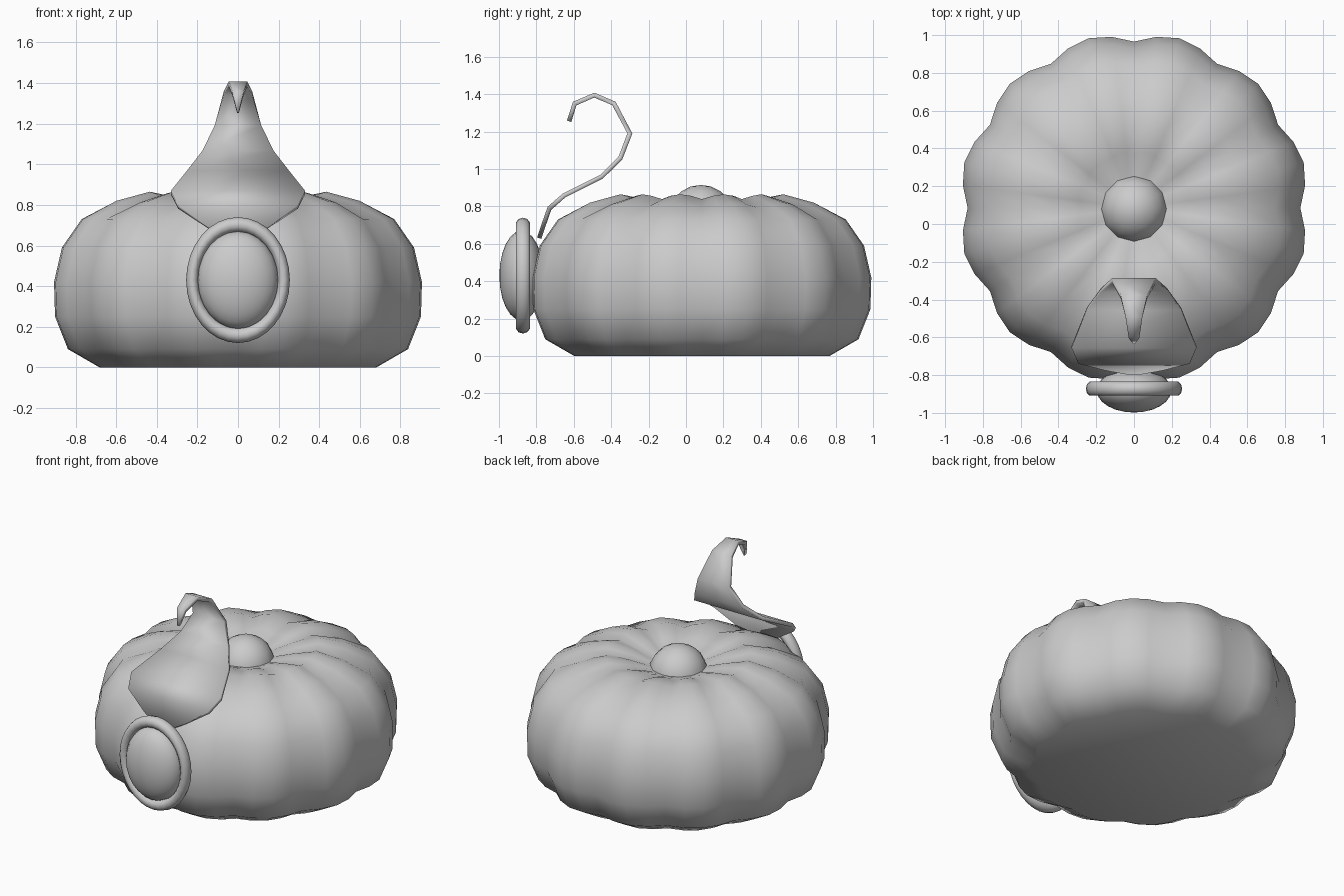
import bpy, bmesh, math
from mathutils import Vector

if "Cube" in bpy.data.objects:
    bpy.data.objects.remove(bpy.data.objects["Cube"], do_unlink=True)

grey = bpy.data.materials.new("plain grey")
grey.use_nodes = True
grey.diffuse_color = (0.6, 0.6, 0.6, 1)
grey.node_tree.nodes["Principled BSDF"].inputs["Base Color"].default_value = (0.6, 0.6, 0.6, 1)


def finish(obj, angle):
    """Give a part its colour and smooth shading."""
    obj.data.materials.clear()
    obj.data.materials.append(grey)
    bpy.ops.object.select_all(action='DESELECT')
    obj.select_set(True)
    bpy.context.view_layer.objects.active = obj
    bpy.ops.object.shade_smooth_by_angle(angle=math.radians(angle))


def from_bmesh(name, bm):
    bmesh.ops.recalc_face_normals(bm, faces=bm.faces)
    mesh = bpy.data.meshes.new(name)
    bm.to_mesh(mesh)
    bm.free()
    obj = bpy.data.objects.new(name, mesh)
    bpy.context.collection.objects.link(obj)
    return obj


# Puffy lobed body: a turned profile whose radius dips between the lobes
LOBES, STEPS, CENTRE_Y = 12, 4, 0.085
PROFILE = [(0.70, 0), (0.86, 0.09), (0.925, 0.25), (0.93, 0.42), (0.89, 0.59),
           (0.79, 0.73), (0.62, 0.82), (0.45, 0.865), (0.30, 0.835), (0.16, 0.78)]
DIP = [0.75, 0.0, 0.25]  # smaller lookup values follow from symmetry
bm = bmesh.new()
rings = []
count = LOBES * STEPS
for radius, height in PROFILE:
    ring = []
    for i in range(count):
        a = math.tau * i / count
        dip = (1 - abs(math.sin(a * LOBES / 2))) ** 0.9
        r = radius * (1 - 0.053 * dip)
        z = height * (1 - 0.03 * dip) if height > 0.8 else height
        ring.append(bm.verts.new((r * math.cos(a), r * math.sin(a) + CENTRE_Y, z)))
    rings.append(ring)
for low, high in zip(rings, rings[1:]):
    for i in range(count):
        j = (i + 1) % count
        bm.faces.new((low[i], low[j], high[j], high[i]))
bm.faces.new(rings[0][::-1])
bm.faces.new(rings[-1])
finish(from_bmesh("lobed_body", bm), 50)

# Round button on the crown
bpy.ops.mesh.primitive_uv_sphere_add(segments=12, ring_count=10, radius=0.18,
                                     location=(0, 0.08, 0.735))
button = bpy.context.object
button.name = "crown_button"
finish(button, 50)

# Oval brooch: rim and domed stone
bpy.ops.mesh.primitive_torus_add(major_segments=32, minor_segments=10, major_radius=1,
                                 minor_radius=0.135, location=(0, -0.872, 0.43),
                                 rotation=(math.pi / 2, 0, 0))
rim = bpy.context.object
rim.name = "brooch_rim"
rim.scale = (0.225, 0.273, 0.29)
finish(rim, 60)

bpy.ops.mesh.primitive_uv_sphere_add(segments=24, ring_count=12, radius=1,
                                     location=(0, -0.88, 0.43), rotation=(math.pi / 2, 0, 0))
stone = bpy.context.object
stone.name = "brooch_stone"
stone.scale = (0.198, 0.24, 0.118)
finish(stone, 50)

# Curling plume: (y, z, half width) along its spine
SPINE = [(-0.785, 0.63, 0.04), (-0.765, 0.69, 0.15), (-0.73, 0.79, 0.295),
         (-0.65, 0.86, 0.33), (-0.45, 0.96, 0.25), (-0.35, 1.06, 0.175),
         (-0.30, 1.19, 0.115), (-0.385, 1.35, 0.07), (-0.49, 1.395, 0.045),
         (-0.595, 1.35, 0.028), (-0.625, 1.255, 0.004)]
bm = bmesh.new()
rows = [[bm.verts.new((side * w, y, z)) for side in (-1, 1)] for y, z, w in SPINE]
for a, b in zip(rows, rows[1:]):
    bm.faces.new((a[0], a[1], b[1], b[0]))
plume = from_bmesh("curled_plume", bm)
solid = plume.modifiers.new("thickness", 'SOLIDIFY')
solid.thickness = 0.024
solid.offset = 0
solid.use_even_offset = True
finish(plume, 60)
